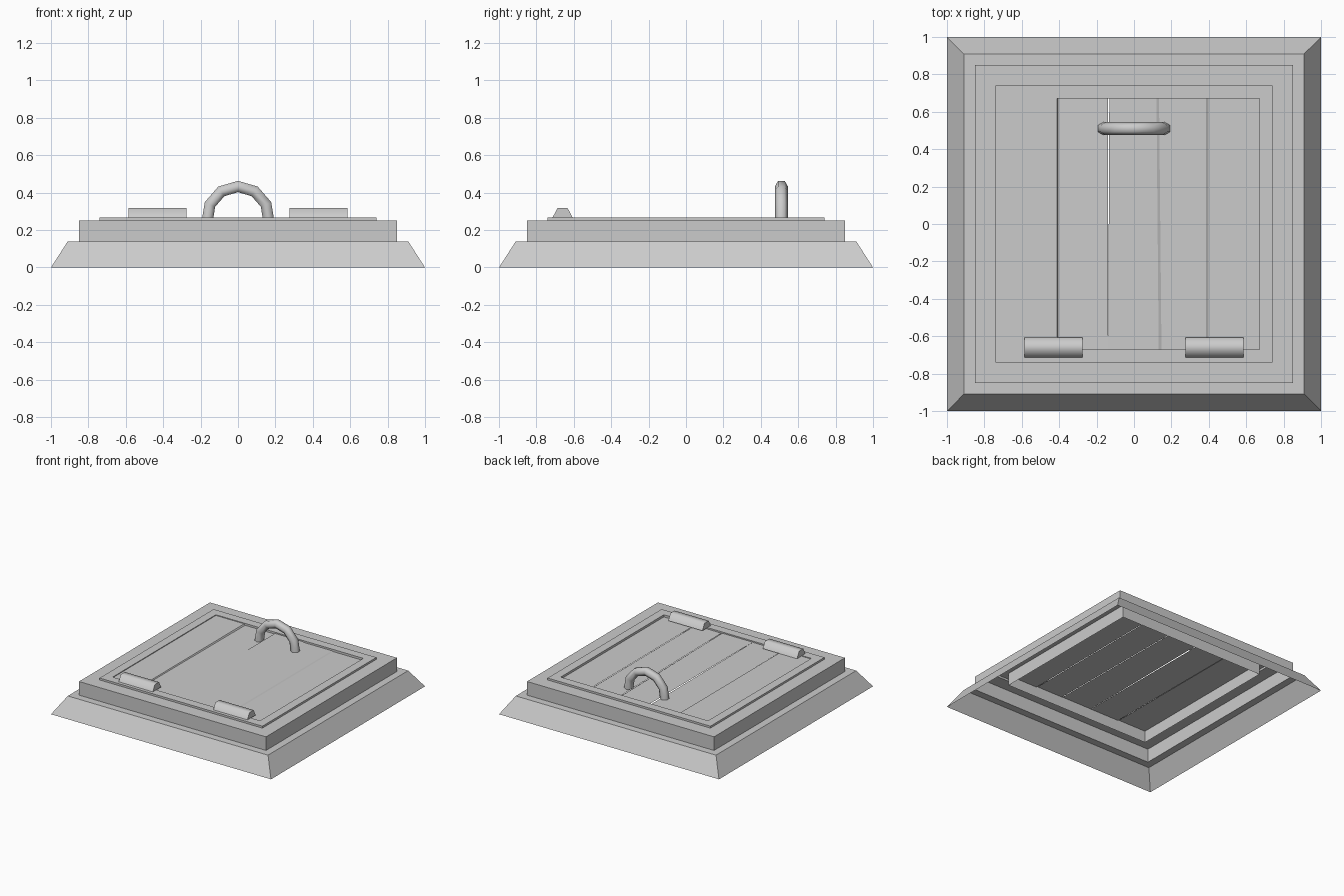
import bpy, bmesh, math

if "Cube" in bpy.data.objects:
    bpy.data.objects.remove(bpy.data.objects["Cube"])


def make(name, verts, faces, smooth=False):
    me = bpy.data.meshes.new(name)
    me.from_pydata(verts, [], faces)
    bm = bmesh.new()
    bm.from_mesh(me)
    bmesh.ops.recalc_face_normals(bm, faces=bm.faces)
    # open sheets: make sure the shell as a whole faces up
    if sum(f.normal.z * f.calc_area() for f in bm.faces) < -1e-4:
        bmesh.ops.reverse_faces(bm, faces=bm.faces)
    bm.to_mesh(me)
    bm.free()
    ob = bpy.data.objects.new(name, me)
    bpy.context.collection.objects.link(ob)
    if smooth:
        bpy.ops.object.select_all(action='DESELECT')
        ob.select_set(True)
        bpy.context.view_layer.objects.active = ob
        bpy.ops.object.shade_smooth_by_angle(angle=math.radians(75))
    return ob


def loft(name, rings, caps=False, smooth=False):
    """Join closed rings of equal length."""
    n = len(rings[0])
    verts = [v for r in rings for v in r]
    faces = [(i * n + j, i * n + (j + 1) % n, (i + 1) * n + (j + 1) % n, (i + 1) * n + j)
             for i in range(len(rings) - 1) for j in range(n)]
    if caps:
        faces += [tuple(range(n)), tuple(range(len(verts) - n, len(verts)))]
    return make(name, verts, faces, smooth)


def rect(x, y, z):
    return [(-x, -y, z), (x, -y, z), (x, y, z), (-x, y, z)]


# Stepped frame with sloping foot, open underneath
loft("stepped_frame", [rect(1, 1, 0), rect(.91, .91, .14), rect(.85, .85, .14),
                       rect(.85, .85, .252), rect(.74, .74, .252)])

# Raised lid border, turned down into the opening
loft("lid_border", [rect(.74, .74, .252), rect(.74, .74, .268),
                    rect(.67, .67, .268), rect(.67, .67, .165)])

# Planks: front left x, front right x, back left x, back right x, front z, back z
planks = [(-.67, -.413, -.67, -.413, .262, .262),
          (-.405, -.138, -.405, -.138, .257, .252),
          (-.138, .132, -.132, .120, .258, .258),
          (.147, .384, .134, .384, .256, .254),
          (.397, .67, .397, .67, .250, .250)]
for i, (a, b, c, d, zf, zb) in enumerate(planks):
    make(f"plank_{i + 1}", [(a, -.67, zf), (b, -.67, zf), (d, .67, zb), (c, .67, zb)],
         [(0, 1, 2, 3)])

# Sloping seams between planks (the second gap stays an open slit)
for i in (0, 2, 3):
    p, q = planks[i], planks[i + 1]
    make(f"seam_{i + 1}", [(p[1], -.67, p[4]), (q[0], -.67, q[4] - .004),
                           (q[2], .67, q[5] - .004), (p[3], .67, p[5])], [(0, 1, 2, 3)])

# Half-hexagon hinge barrels
for side, s in (("left", -1), ("right", 1)):
    rings = []
    for x in (.275, .585):
        rings.append([(s * x, -.66 + .054 * math.cos(math.radians(a)),
                       .266 + .06 * math.sin(math.radians(a))) for a in (0, 60, 120, 180)])
    loft(f"hinge_{side}", rings, caps=True, smooth=True)

# Arched pull handle with hexagonal section
R, r, step = .165, .035, 360 / 11
rings = []
for k in range(-3, 4):
    a = math.radians(90 + k * step)
    ring = []
    for j in range(6):
        t = math.radians(60 * j)
        rad = R + r * math.sin(t)
        ring.append((rad * math.cos(a), .51 + r * math.cos(t),
                     .268 + max(rad * math.sin(a), -.014)))
    rings.append(ring)
loft("handle", rings, caps=True, smooth=True)
